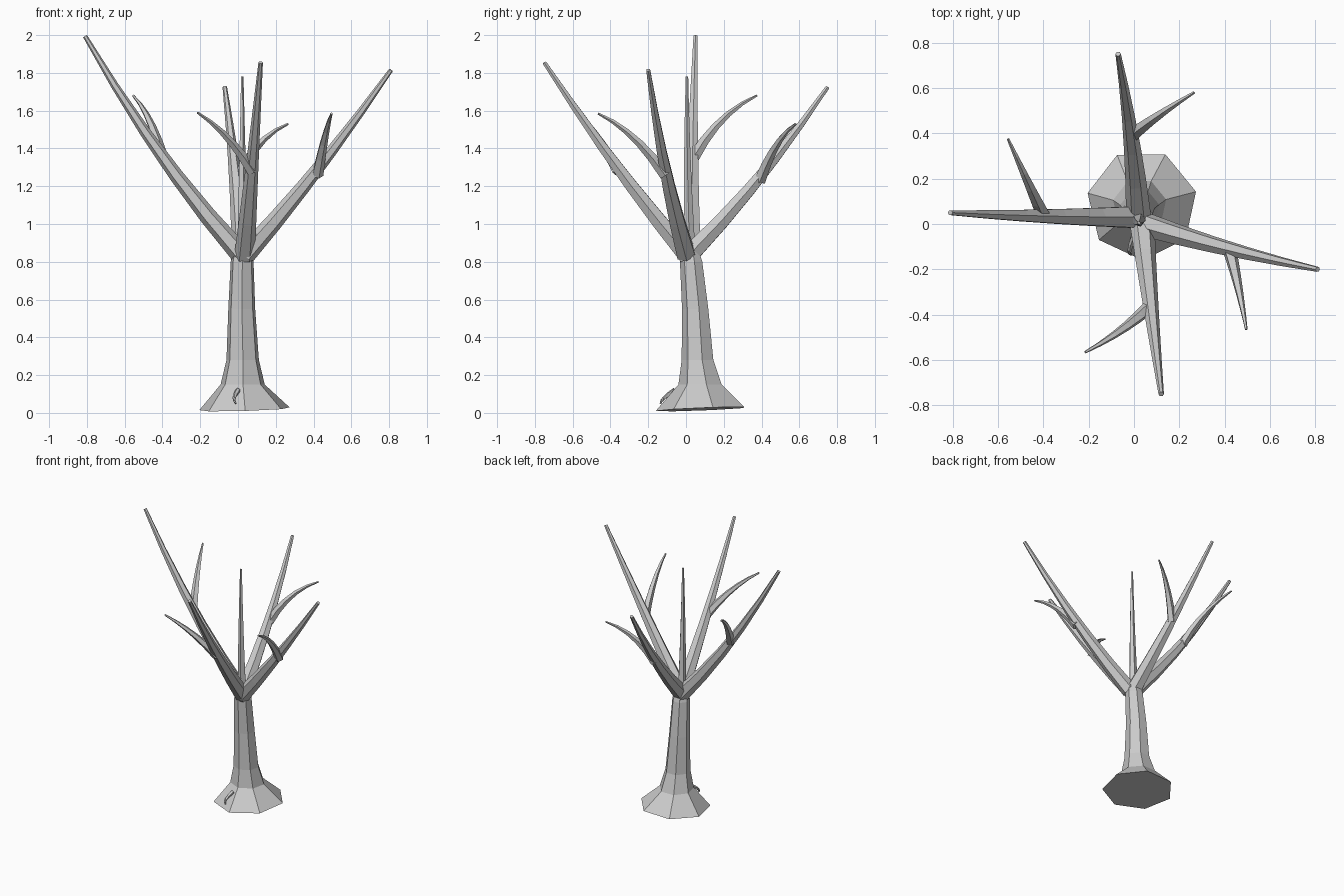
import bpy, bmesh, math
from mathutils import Vector, Matrix

cube = bpy.data.objects.get("Cube")
if cube:
    bpy.data.objects.remove(cube)

bark = bpy.data.materials.new("pale_grey_bark")
bark.use_nodes = True
GREY = (0.6, 0.6, 0.6, 1)
bark.diffuse_color = GREY
bark.node_tree.nodes["Principled BSDF"].inputs["Base Color"].default_value = GREY


def loft(name, path, sides, start=0.0, upright=False):
    """Faceted tapering tube; path holds (x, y, z, radius) stations."""
    pts = [Vector(p[:3]) for p in path]
    bm = bmesh.new()
    rings = []
    for i, p in enumerate(pts):
        tangent = pts[min(i + 1, len(pts) - 1)] - pts[max(i - 1, 0)]
        turn = Matrix.Identity(3)
        if not upright:
            turn = Vector((0, 0, 1)).rotation_difference(tangent).to_matrix()
        ring = []
        for k in range(sides):
            a = start + math.tau * k / sides
            offset = Vector((math.cos(a), math.sin(a), 0)) * path[i][3]
            ring.append(bm.verts.new(p + turn @ offset))
        rings.append(ring)
    for low, high in zip(rings, rings[1:]):
        for k in range(sides):
            n = (k + 1) % sides
            bm.faces.new((low[k], low[n], high[n], high[k]))
    bm.faces.new(rings[0][::-1])
    bm.faces.new(rings[-1])
    bmesh.ops.recalc_face_normals(bm, faces=bm.faces)
    mesh = bpy.data.meshes.new(name)
    bm.to_mesh(mesh)
    bm.free()
    mesh.materials.append(bark)
    obj = bpy.data.objects.new(name, mesh)
    bpy.context.collection.objects.link(obj)
    return obj


def curved(a, b, c, radii, steps=5):
    """Stations on a smooth arc that starts at a, passes b halfway, ends at c."""
    a, b, c = Vector(a), Vector(b), Vector(c)
    ctrl = b * 2 - (a + c) / 2
    out = []
    for i in range(steps + 1):
        t = i / steps
        p = a * (1 - t) ** 2 + ctrl * 2 * t * (1 - t) + c * t * t
        out.append((*p, radii[0] + (radii[1] - radii[0]) * t))
    return out


# Leaning seven-sided trunk with a flared foot
trunk = loft("trunk", [
    (0.035, 0.085, 0.02, 0.245), (0.025, 0.08, 0.15, 0.12),
    (0.025, 0.065, 0.28, 0.088), (0.02, 0.052, 0.55, 0.073),
    (0.022, 0.03, 0.8, 0.062), (0.022, 0.02, 0.9, 0.04)],
    7, math.radians(13.6), upright=True)
# Slightly tilted underside
for v in trunk.data.vertices:
    if v.co.z < 0.05:
        v.co.z += 0.04 * (v.co.y - 0.085) + 0.03 * (v.co.x - 0.035)

# Main limbs: base, middle, tip
limbs = {
    "right_limb": ((0.015, 0.03, 0.84), (-0.41, 0.035, 1.37), (-0.81, 0.05, 1.995)),
    "left_limb": ((0.04, 0.0, 0.84), (0.42, -0.11, 1.29), (0.81, -0.2, 1.815)),
    "front_limb": ((0.035, 0.01, 0.83), (0.075, -0.37, 1.31), (0.12, -0.75, 1.855)),
    "back_limb": ((0.02, 0.04, 0.86), (-0.015, 0.4, 1.26), (-0.07, 0.75, 1.725)),
}
for name, ends in limbs.items():
    loft(name, curved(*ends, (0.055, 0.012)), 6)
loft("centre_limb", curved((0.022, 0.02, 0.84), (0.022, 0.008, 1.3),
                           (0.022, 0.005, 1.78), (0.032, 0.007)), 5)

# Side twigs, one on each main limb
twigs = {
    "right_twig": ((-0.4, 0.04, 1.35), (-0.47, 0.19, 1.55), (-0.555, 0.375, 1.68)),
    "left_twig": ((0.42, -0.11, 1.26), (0.46, -0.28, 1.46), (0.495, -0.465, 1.585)),
    "front_twig": ((0.075, -0.36, 1.28), (-0.06, -0.47, 1.46), (-0.215, -0.565, 1.59)),
    "back_twig": ((-0.01, 0.39, 1.23), (0.11, 0.48, 1.42), (0.265, 0.58, 1.53)),
}
for name, ends in twigs.items():
    loft(name, curved(*ends, (0.032, 0.006)), 5)

# Tiny hooked sprout on the front of the foot
loft("foot_sprout", curved((0.0, -0.06, 0.12), (-0.02, -0.115, 0.08),
                           (-0.012, -0.135, 0.05), (0.014, 0.005), 4), 5)
